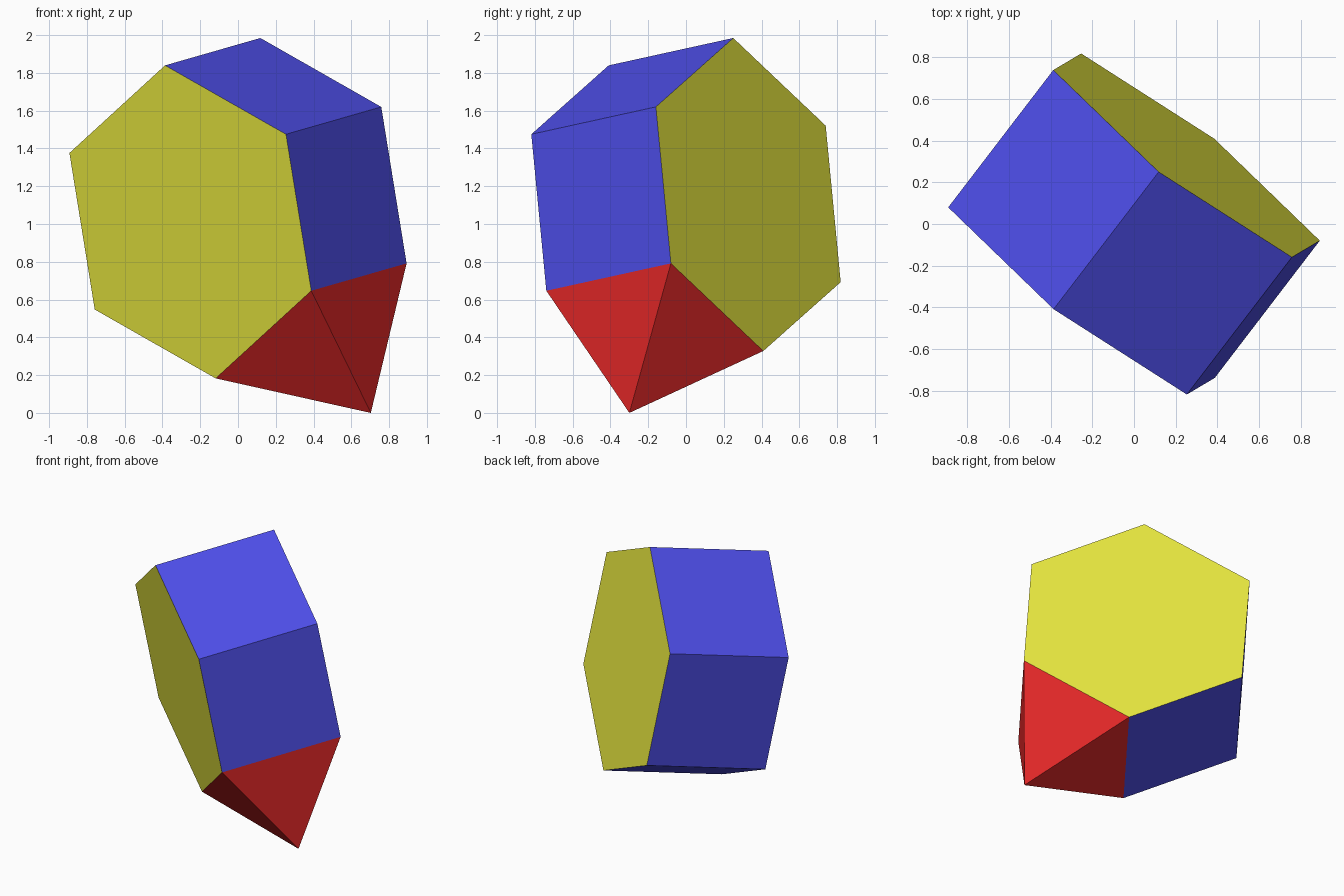
import bpy
import bmesh
from mathutils import Matrix, Vector

cube = bpy.data.objects.get("Cube")
if cube:
    bpy.data.objects.remove(cube, do_unlink=True)


def make_material(name, color):
    mat = bpy.data.materials.new(name)
    mat.use_nodes = True
    mat.diffuse_color = (*color, 1)
    mat.node_tree.nodes["Principled BSDF"].inputs["Base Color"].default_value = (*color, 1)
    return mat


YELLOW, BLUE, RED = range(3)
materials = [
    make_material("yellow", (0.8, 0.8, 0.05)),
    make_material("blue", (0.075, 0.075, 0.8)),
    make_material("red", (0.8, 0.022, 0.022)),
]

EDGE = 0.843  # every edge of the solid has this length

# Hexagonal prism along local z, with one flat side facing local +x
bm = bmesh.new()
bmesh.ops.create_cone(bm, cap_ends=True, segments=6,
                      radius1=EDGE, radius2=EDGE, depth=EDGE)
bm.normal_update()
for face in bm.faces:
    face.material_index = YELLOW if abs(face.normal.z) > 0.5 else BLUE

# Square pyramid raised from the +x side
side = max(bm.faces, key=lambda f: f.normal.x)
side.material_index = RED
bmesh.ops.poke(bm, faces=[side], offset=0)
apex = max(bm.verts, key=lambda v: len([f for f in v.link_faces if f.material_index == RED]))
apex.co = Vector((EDGE * (3 ** 0.5 / 2 + 0.5 ** 0.5), 0, 0))

# Tilt the solid so that it rests on the pyramid tip
axis = Vector((0.505, 0.66, 0.145)).normalized()
tip = Vector((0.533, -0.226, -0.82))
tip = (tip - axis * tip.dot(axis)).normalized()
rotation = Matrix((tip, axis.cross(tip), axis)).transposed()
bm.transform(rotation.to_4x4())
lowest = min(v.co.z for v in bm.verts)
bmesh.ops.translate(bm, verts=bm.verts, vec=(0, 0, -lowest))
bmesh.ops.recalc_face_normals(bm, faces=bm.faces)

mesh = bpy.data.meshes.new("augmented_hexagonal_prism")
bm.to_mesh(mesh)
bm.free()
for mat in materials:
    mesh.materials.append(mat)
solid = bpy.data.objects.new("augmented_hexagonal_prism", mesh)
bpy.context.collection.objects.link(solid)
